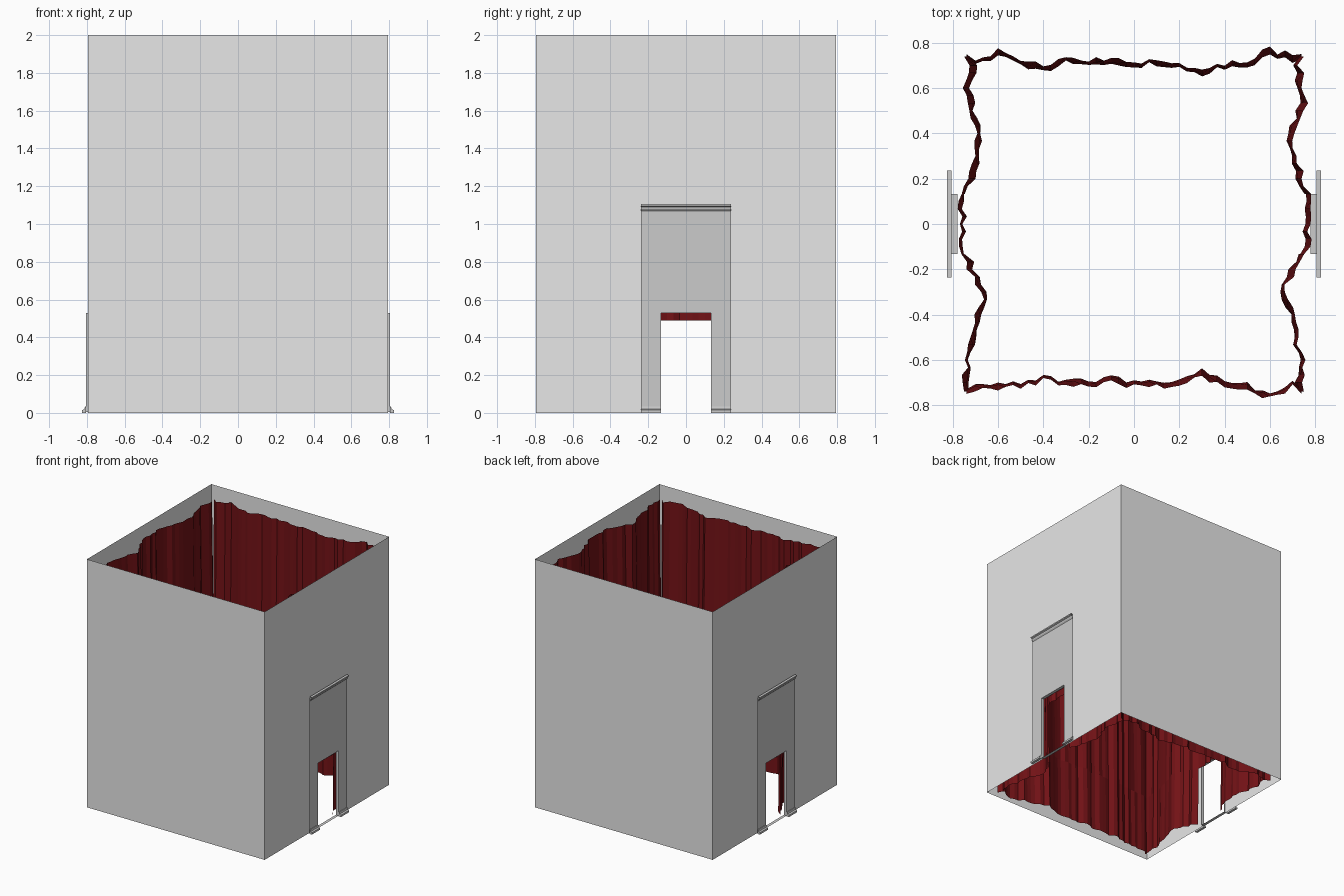
import bpy, bmesh, random

random.seed(4)
cube = bpy.data.objects.get("Cube")
if cube:
    bpy.data.objects.remove(cube, do_unlink=True)


def material(name, rgb):
    m = bpy.data.materials.new(name)
    m.use_nodes = True
    m.diffuse_color = (*rgb, 1)
    m.node_tree.nodes["Principled BSDF"].inputs["Base Color"].default_value = (*rgb, 1)
    return m


WALL = material("pale grey wall", (0.8, 0.8, 0.8))
TRIM = material("grey stone trim", (0.6, 0.6, 0.6))
RED = material("deep red cloth", (0.17, 0.006, 0.008))

HALF, HEIGHT = 0.793, 2.0
PANEL_X, INNER_X = 0.805, 0.78
DOOR_Y, DOOR_Z = 0.133, 0.53
PANEL_Y, PANEL_Z = 0.237, 1.1


def build(name, quads, mat):
    """Join a list of polygons into one object."""
    bm = bmesh.new()
    for q in quads:
        bm.faces.new([bm.verts.new(p) for p in q])
    bmesh.ops.remove_doubles(bm, verts=bm.verts, dist=0.0002)
    bmesh.ops.recalc_face_normals(bm, faces=bm.faces)
    mesh = bpy.data.meshes.new(name)
    bm.to_mesh(mesh)
    bm.free()
    mesh.materials.append(mat)
    ob = bpy.data.objects.new(name, mesh)
    bpy.context.collection.objects.link(ob)
    return ob


def sheet_with_door(x, half, top):
    """Upright sheet at x with a doorway left open."""
    outline = [(-half, 0), (-half, top), (half, top), (half, 0),
               (DOOR_Y, 0), (DOOR_Y, DOOR_Z), (-DOOR_Y, DOOR_Z), (-DOOR_Y, 0)]
    return [(x, y, z) for y, z in outline]


def extrude_y(profile, y0, y1):
    """Sweep an x-z profile along y, leaving the ends open."""
    return [[(a[0], y0, a[1]), (b[0], y0, b[1]), (b[0], y1, b[1]), (a[0], y1, a[1])]
            for a, b in zip(profile, profile[1:])]


# Outer walls, open above and below
walls = [sheet_with_door(s * HALF, HALF, HEIGHT) for s in (-1, 1)]
walls += [[(-HALF, s * HALF, 0), (HALF, s * HALF, 0),
           (HALF, s * HALF, HEIGHT), (-HALF, s * HALF, HEIGHT)] for s in (-1, 1)]
build("outer_walls", walls, WALL)

# Doorway on each side
for side, s in (("left", 1), ("right", -1)):
    build(side + "_door_panel", [sheet_with_door(s * PANEL_X, PANEL_Y, PANEL_Z)], TRIM)

    cornice = [(s * x, z) for x, z in
               ((PANEL_X, 1.07), (0.813, 1.08), (0.815, 1.09), (0.825, 1.095),
                (0.825, 1.105), (PANEL_X, 1.105))]
    build(side + "_cornice", extrude_y(cornice, -PANEL_Y, PANEL_Y), TRIM)

    # Door frame lining: two jambs, lintel and threshold
    path = [(-DOOR_Y, 0.006), (-DOOR_Y, DOOR_Z), (DOOR_Y, DOOR_Z), (DOOR_Y, 0.006)]
    path.append(path[0])
    build(side + "_door_lining",
          [[(s * INNER_X, *a), (s * PANEL_X, *a), (s * PANEL_X, *b), (s * INNER_X, *b)]
           for a, b in zip(path, path[1:])], TRIM)

    # Sloped plinth blocks at the foot of the jambs
    foot = [(s * x, z) for x, z in
            ((PANEL_X, 0.035), (0.81, 0.035), (0.813, 0.02), (0.825, 0.015),
             (0.825, 0), (PANEL_X, 0))]
    for t in (-1, 1):
        quads = extrude_y(foot, t * DOOR_Y, t * PANEL_Y)
        quads += [[(x, t * y, z) for x, z in foot] for y in (DOOR_Y, PANEL_Y)]
        build(side + ("_back" if t > 0 else "_front") + "_plinth", quads, TRIM)

# Curtain: distance of the folds from the centre, in hundredths, along each side
FOLDS = {
    "back": [72, 75, 72, 68, 72, 71, 71, 70, 72, 69, 67, 70, 71, 76, 73],
    "front": [72, 72, 71, 68, 71, 70, 69, 71, 71, 69, 66, 70, 72, 75, 71],
    "right": [74, 73, 70, 68, 66, 72, 76, 75, 76, 72, 70, 68, 72, 73, 71],
    "left": [73, 74, 71, 70, 66, 69, 76, 76, 77, 73, 70, 69, 74, 74, 72],
}
PLACE = {
    "back": lambda t, d: (t, d),
    "front": lambda t, d: (t, -d),
    "right": lambda t, d: (-d, t),
    "left": lambda t, d: (d, t),
}
TOP, GAP, SUB = 1.91, 0.49, 3
for side, depths in FOLDS.items():
    # Each column runs from a hem further in to a top further out
    columns = [(-0.74, 0.73, 0.75)]
    steps = (len(depths) - 1) * SUB
    for i in range(steps + 1):
        k, f = divmod(i, SUB)
        near, far = depths[k], depths[min(k + 1, len(depths) - 1)]
        d = (near + (far - near) * f / SUB) / 100 + random.uniform(-0.012, 0.012)
        lean = random.uniform(0.006, 0.018)
        columns.append((-0.7 + 1.4 * i / steps, d - lean, d + lean))
    columns.append((0.74, 0.73, 0.75))

    place = PLACE[side]
    quads = []
    for a, b in zip(columns, columns[1:]):
        in_door = side in ("left", "right") and abs(a[0] + b[0]) / 2 < DOOR_Y
        for lo, hi in ((0, GAP), (GAP, TOP)):
            if in_door and lo == 0:
                continue
            quads.append([(*place(c[0], c[1] + (c[2] - c[1]) * z / TOP), z)
                          for c, z in ((a, lo), (b, lo), (b, hi), (a, hi))])
    build(side + "_curtain", quads, RED)
